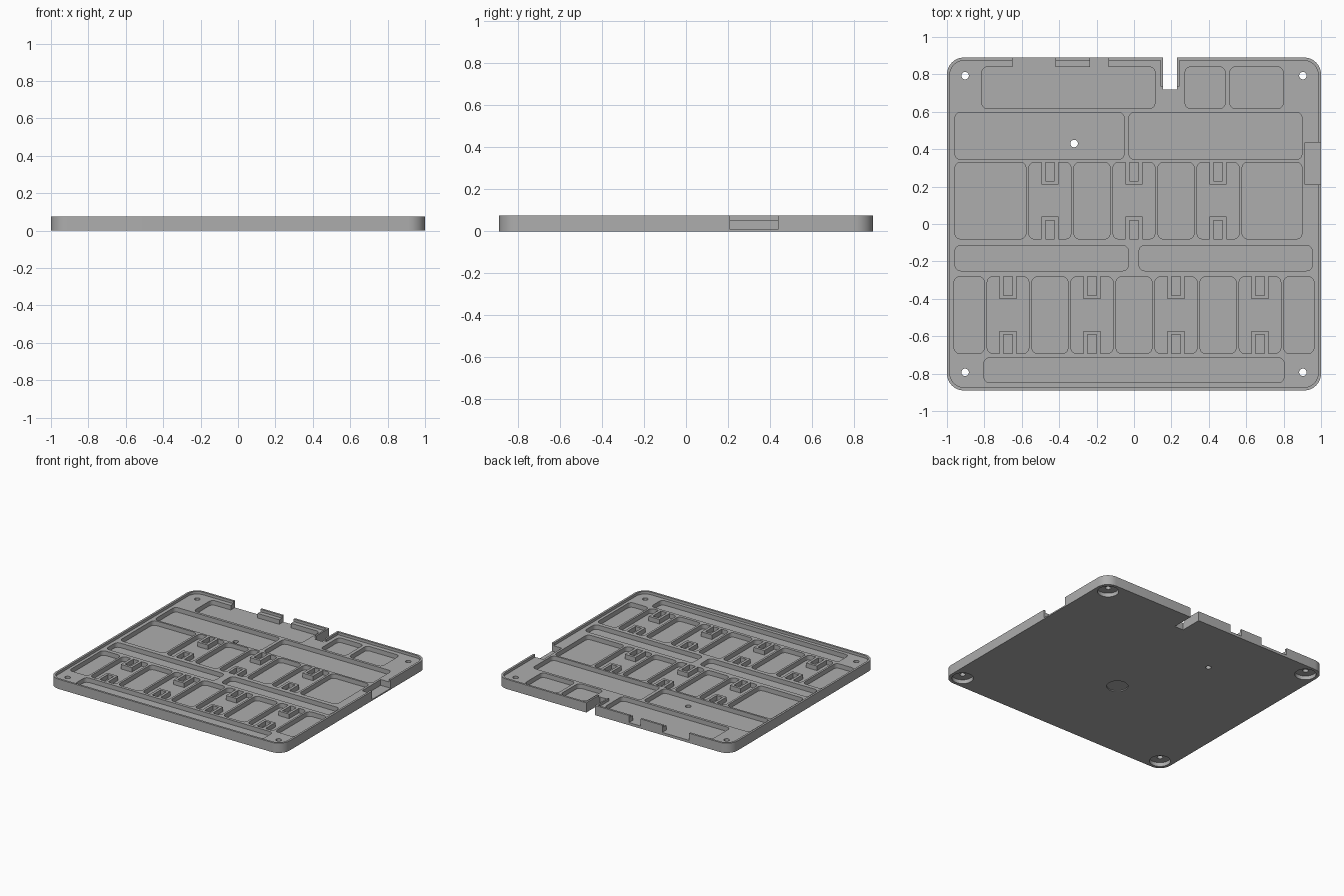
import bpy, bmesh
from math import pi, cos, sin

cube = bpy.data.objects.get("Cube")
if cube:
    bpy.data.objects.remove(cube)

TOP, DECK, FLOOR = 0.075, 0.055, 0.02
HALF_X, HALF_Y = 1.0, 0.89

grey = bpy.data.materials.new("plain grey")
grey.use_nodes = True
grey.diffuse_color = (0.42, 0.42, 0.42, 1)
grey.node_tree.nodes["Principled BSDF"].inputs["Base Color"].default_value = (0.42, 0.42, 0.42, 1)


def prism(bm, points, z0, z1):
    """Extrude a counter-clockwise outline from z0 to z1."""
    low = [bm.verts.new((x, y, z0)) for x, y in points]
    high = [bm.verts.new((x, y, z1)) for x, y in points]
    bm.faces.new(low[::-1])
    bm.faces.new(high)
    for i in range(len(points)):
        j = (i + 1) % len(points)
        bm.faces.new((low[i], low[j], high[j], high[i]))


def rect(x0, x1, y0, y1, r=0, steps=5):
    """Outline of a rectangle, with rounded corners if r is set."""
    if not r:
        return [(x0, y0), (x1, y0), (x1, y1), (x0, y1)]
    centres = [(x1 - r, y1 - r), (x0 + r, y1 - r), (x0 + r, y0 + r), (x1 - r, y0 + r)]
    return [(cx + r * cos((k + s / steps) * pi / 2), cy + r * sin((k + s / steps) * pi / 2))
            for k, (cx, cy) in enumerate(centres) for s in range(steps + 1)]


def circle(x, y, r, n=32):
    return [(x + r * cos(2 * pi * i / n), y + r * sin(2 * pi * i / n)) for i in range(n)]


def build(name, shapes):
    """Make an object from a list of (outline, z0, z1)."""
    bm = bmesh.new()
    for points, z0, z1 in shapes:
        prism(bm, points, z0, z1)
    mesh = bpy.data.meshes.new(name)
    bm.to_mesh(mesh)
    bm.free()
    mesh.materials.append(grey)
    obj = bpy.data.objects.new(name, mesh)
    bpy.context.collection.objects.link(obj)
    return obj


# Pocket rows: y range and the x ranges of the pockets in it
rows = [
    (0.617, 0.84, [(-0.813, 0.112), (0.273, 0.487), (0.513, 0.797)]),
    (0.345, 0.597, [(-0.957, -0.053), (-0.027, 0.898)]),
    (-0.08, 0.33, [(-0.957, -0.578), (-0.562, -0.337), (-0.321, -0.128), (-0.112, 0.112),
                   (0.128, 0.321), (0.337, 0.562), (0.578, 0.898)]),
    (-0.25, -0.115, [(-0.957, -0.03), (0.027, 0.953)]),
    (-0.692, -0.282, [(-0.962, -0.8), (-0.785, -0.562), (-0.546, -0.353), (-0.337, -0.112),
                      (-0.096, 0.096), (0.112, 0.337), (0.353, 0.546), (0.562, 0.785), (0.8, 0.962)]),
    (-0.848, -0.715, [(-0.802, 0.802)]),
]
pockets = [(rect(x0, x1, y0, y1, 0.03), FLOOR, 0.2) for y0, y1, xs in rows for x0, x1 in xs]
corners = [(sx * 0.903, sy * 0.793) for sx in (-1, 1) for sy in (-1, 1)]

# Cutters, one group for each stage
cutters = [
    build("deck_cutter", [(rect(-0.984, 0.984, -0.874, 0.874, 0.075, 8), DECK, 0.2)]),
    build("pocket_cutter", pockets),
    build("opening_cutter", [
        (rect(-0.65, -0.42, 0.8, 1), FLOOR, 0.2),
        (rect(-0.235, -0.135, 0.8, 1), FLOOR, 0.2),
        (rect(0.155, 0.23, 0.72, 1), -0.1, 0.2),
        (rect(0.915, 1.1, 0.21, 0.437), 0.01, 0.2)]),
    build("recess_cutter", [(circle(x, y, 0.075), -0.1, 0.03) for x, y in corners]
          + [(circle(0, -0.182, 0.075), -0.1, 0.008)]),
    build("hole_cutter", [(circle(x, y, 0.02, 20), -0.1, 0.2)
                          for x, y in corners + [(-0.32, 0.43)]]),
]

# Base plate
plate = build("base_plate", [(rect(-HALF_X, HALF_X, -HALF_Y, HALF_Y, 0.09, 8), 0, TOP)])
for cutter in cutters:
    cutter.hide_render = True
    mod = plate.modifiers.new(cutter.name, 'BOOLEAN')
    mod.operation, mod.solver, mod.object = 'DIFFERENCE', 'EXACT', cutter
baked = bpy.data.meshes.new_from_object(plate.evaluated_get(bpy.context.evaluated_depsgraph_get()))
plate.modifiers.clear()
plate.data = baked
for cutter in cutters:
    bpy.data.objects.remove(cutter)

# Raised lips on both sides of the back slot
build("slot_lips", [(rect(x0, x1, 0.735, 0.88), DECK, TOP)
                    for x0, x1 in ((0.143, 0.155), (0.23, 0.244))])

# U-shaped clips at both ends of every second pocket in the two long rows
clips = []
for y0, y1, xs in (rows[2], rows[4]):
    for x0, x1 in xs[1::2]:
        c = (x0 + x1) / 2
        for y, d in ((y0, 1), (y1, -1)):
            outline = [(-0.046, 0), (-0.025, 0), (-0.025, 0.1), (0.025, 0.1),
                       (0.025, 0), (0.046, 0), (0.046, 0.12), (-0.046, 0.12)]
            clips.append(([(c + d * px, y + d * py) for px, py in outline], FLOOR, DECK))
build("pocket_clips", clips)

# Smooth round walls, sharp edges
bpy.ops.object.select_all(action='DESELECT')
plate.select_set(True)
bpy.context.view_layer.objects.active = plate
bpy.ops.object.shade_smooth_by_angle(angle=0.5)
